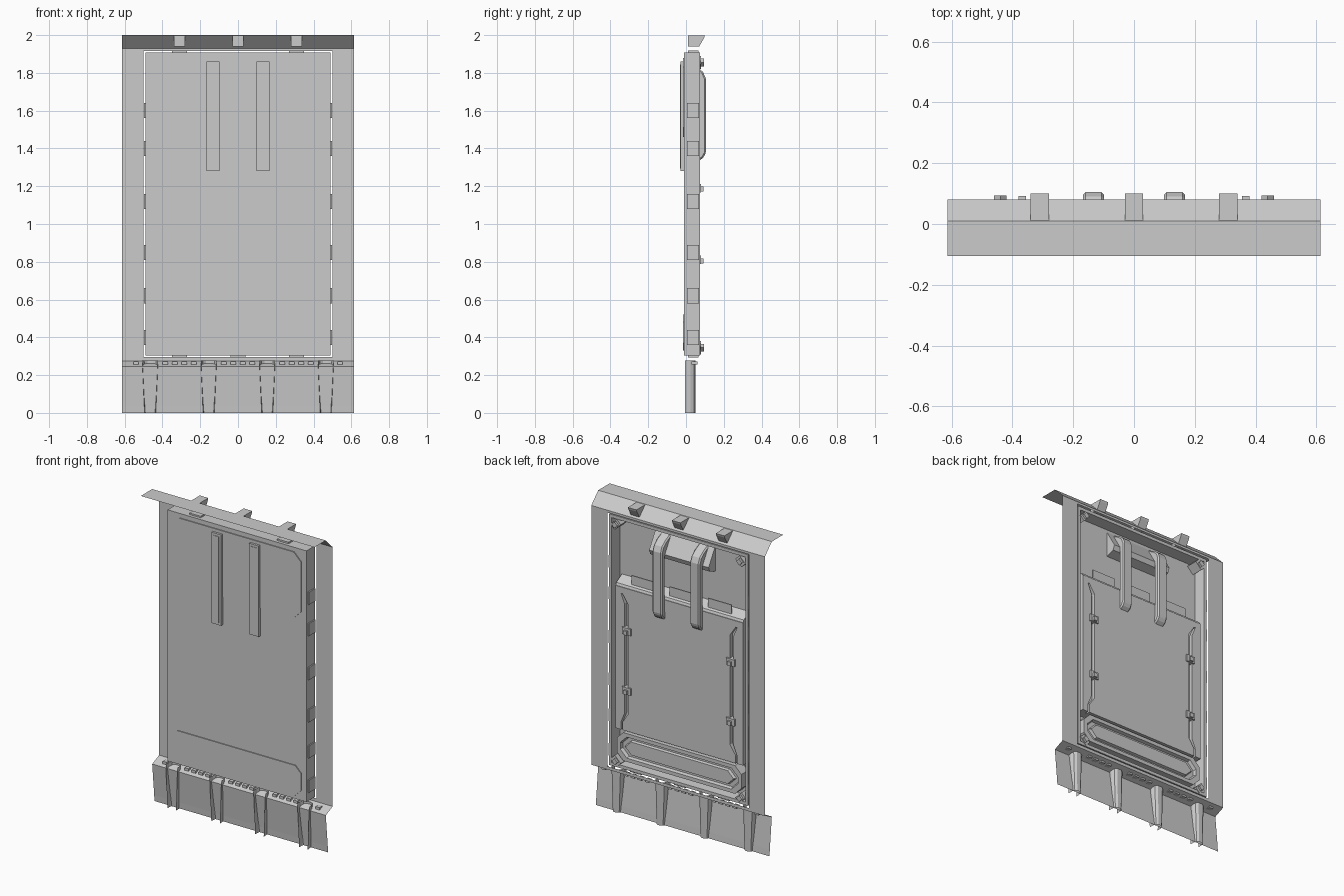
import bpy, bmesh
from mathutils import Matrix, Vector


def finish(name, bm):
    bmesh.ops.recalc_face_normals(bm, faces=bm.faces)
    me = bpy.data.meshes.new(name)
    bm.to_mesh(me)
    bm.free()
    ob = bpy.data.objects.new(name, me)
    bpy.context.collection.objects.link(ob)
    return ob


def loft(name, rings, cap=True, closed=True):
    bm = bmesh.new()
    vs = [[bm.verts.new(p) for p in r] for r in rings]
    n = len(vs[0])
    for a, b in zip(vs, vs[1:]):
        for i in range(n if closed else n - 1):
            j = (i + 1) % n
            bm.faces.new((a[i], a[j], b[j], b[i]))
    if cap:
        bm.faces.new(vs[0])
        bm.faces.new(vs[-1])
    return finish(name, bm)


def prism_y(name, pts, y0, y1):
    return loft(name, [[(x, y, z) for x, z in pts] for y in (y0, y1)])


def prism_x(name, pts, x0, x1):
    return loft(name, [[(x, y, z) for y, z in pts] for x in (x0, x1)])


def box(name, x, y, z, rot=0):
    c = Vector(((x[0] + x[1]) / 2, (y[0] + y[1]) / 2, (z[0] + z[1]) / 2))
    bm = bmesh.new()
    m = (Matrix.Translation(c) @ Matrix.Rotation(rot, 4, 'Y')
         @ Matrix.Diagonal((x[1] - x[0], y[1] - y[0], z[1] - z[0], 1)))
    bmesh.ops.create_cube(bm, size=1, matrix=m)
    return finish(name, bm)


def octagon(hx, z0, z1, c):
    return [(-hx, z0 + c), (-hx + c, z0), (hx - c, z0), (hx, z0 + c),
            (hx, z1 - c), (hx - c, z1), (-hx + c, z1), (-hx, z1 - c)]


def rect(hx, z0, z1):
    return [(-hx, z0), (hx, z0), (hx, z1), (-hx, z1)]


W = 0.613

# Thin wall sheet with a rectangular opening
loft("wall_sheet", [[(x, 0.08, z) for x, z in r] for r in
     (rect(W, 0.275, 1.93), rect(0.5, 0.295, 1.915))], cap=False)

# Bent sheets above and below the wall
for name, prof in (("top_flashing", [(0.08, 1.93), (0.01, 2.0), (-0.105, 2.0)]),
                   ("bottom_skirt", [(0.08, 0.275), (0.01, 0.245), (0.03, 0.04), (0.033, 0)])):
    loft(name, [[(x, y, z) for y, z in prof] for x in (-W, W)], cap=False, closed=False)

# Brackets behind the top flashing
for x in (-0.31, 0, 0.31):
    prism_x("top_bracket", [(0.01, 1.998), (0.1, 1.998), (0.096, 1.985),
                            (0.07, 1.94), (0.01, 1.94)], x - 0.03, x + 0.03)

# Tapered half-round channels through the skirt
for x in (-0.465, -0.155, 0.155, 0.465):
    rings = []
    for w, z in ((0.042, 0.278), (0.03, 0)):
        rings.append([(x + w * a, y, z) for a, y in
                      ((-1, -0.005), (-0.95, 0.025), (-0.75, 0.042), (-0.35, 0.051),
                       (0.35, 0.051), (0.75, 0.042), (0.95, 0.025), (1, -0.005))])
    loft("skirt_channel", rings, cap=False, closed=False)

# Small vents on the sloping ledge
for cx in (-0.31, 0, 0.31):
    for dx in (-0.075, -0.025, 0.025, 0.075):
        box("ledge_vent", (cx + dx - 0.014, cx + dx + 0.014), (0.03, 0.06), (0.255, 0.271))
for s in (-1, 1):
    box("ledge_vent", (s * 0.54 - 0.014, s * 0.54 + 0.014), (0.03, 0.06), (0.255, 0.271))

# Door shell: front plate and rim
box("door_front", (-0.49, 0.49), (-0.01, 0.0), (0.305, 1.908))
rim = loft("door_rim", [[(x, y, z) for x, z in rect(h, a, b)] for h, a, b, y in
           ((0.49, 0.305, 1.908, -0.01), (0.49, 0.305, 1.908, 0.075),
            (0.472, 0.325, 1.888, 0.075), (0.465, 0.33, 1.88, -0.002))], cap=False)
# Pans that press slightly through the front
prism_y("upper_pan", octagon(0.455, 1.46, 1.88, 0.05), -0.016, 0.004)
prism_y("lower_pan", octagon(0.455, 0.33, 0.52, 0.04), -0.016, 0.004)

# Rear lower plate with side grooves
prism_y("rear_plate_base", rect(0.45, 0.55, 1.46), 0, 0.045)
half = [(0.45, 1.46), (0.45, 1.42), (0.4, 1.42), (0.36, 1.36),
        (0.36, 0.66), (0.4, 0.6), (0.4, 0.55)]
prism_y("rear_plate_face", half + [(-x, z) for x, z in reversed(half)], 0.02, 0.07)
prism_x("rear_plate_shoulder", [(0, 1.45), (0.07, 1.45), (0.06, 1.475), (0, 1.51)], -0.45, 0.45)
for s in (-1, 1):
    bar = [(0.45, 0.55), (0.45, 1.42), (0.41, 1.42), (0.385, 1.36), (0.385, 0.66), (0.41, 0.6), (0.41, 0.55)]
    prism_y("rear_plate_side", [(s * x, z) for x, z in bar], 0.02, 0.07)
    # Groove clips
    for z in (0.81, 1.19):
        box("groove_clip", (s * 0.367 - 0.03, s * 0.367 + 0.03), (0.04, 0.08), (z - 0.022, z + 0.022))
        box("groove_clip_pin", (s * 0.367 - 0.012, s * 0.367 + 0.012), (0.07, 0.092), (z - 0.018, z + 0.008))
    # Diagonal corner latches
    for z in (0.345, 1.855):
        up = 1 if z > 1 else -1
        box("corner_latch", (s * 0.44 - 0.03, s * 0.44 + 0.03), (0.0, 0.08),
            (z - 0.02, z + 0.02), s * up * 0.78)
        box("corner_latch_pin", (s * 0.44 - 0.015, s * 0.44 + 0.015), (0.07, 0.094),
            (z - 0.014, z + 0.014), s * up * 0.78)
    # Tabs along the door sides
    for z in (0.4, 0.62, 0.85, 1.12, 1.4, 1.6):
        box("side_tab", (s * 0.492 - 0.006, s * 0.492 + 0.006), (0.005, 0.07), (z - 0.04, z + 0.04))

# Tabs on the door top and bottom
for x, z in ((-0.31, 1.91), (0.31, 1.91), (-0.31, 0.302), (0, 0.302), (0.31, 0.302)):
    box("edge_tab", (x - 0.04, x + 0.04), (0.01, 0.065), (z - 0.008, z + 0.008))

# Raised long panel at the rear bottom
loft("rear_bottom_panel", [[(x, y, z) for x, z in octagon(h, a, b, 0.045)] for h, a, b, y in
     ((0.44, 0.355, 0.535, 0), (0.44, 0.355, 0.535, 0.07), (0.415, 0.378, 0.512, 0.07),
      (0.41, 0.384, 0.506, 0.05), (0.39, 0.398, 0.492, 0.05), (0.385, 0.403, 0.487, 0.066))])

# Upright slot plates above the shoulder
for x in (-0.27, 0, 0.27):
    box("slot_plate", (x - 0.083, x + 0.083), (0.04, 0.047), (1.46, 1.54))

# Sloping wedge at the top, between the bars
prism_x("top_wedge", [(0, 1.87), (0.072, 1.75), (0.06, 1.72), (0, 1.7)], -0.21, 0.21)

# Two upright bars: front strip and bent rear handle
for x in (-0.133, 0.133):
    box("front_bar", (x - 0.034, x + 0.034), (-0.03, 0), (1.28, 1.86))
    box("front_bar_inset", (x - 0.02, x + 0.02), (-0.033, -0.02), (1.295, 1.845))
    outer = [(0.0, 1.86), (0.06, 1.83), (0.09, 1.805), (0.105, 1.77), (0.105, 1.375),
             (0.09, 1.35), (0.07, 1.335), (0.04, 1.33), (0.04, 1.36), (0.065, 1.385),
             (0.065, 1.74), (0.05, 1.77), (0.0, 1.8)]
    bar = prism_x("rear_bar", outer, x - 0.034, x + 0.034)
    bev = bar.modifiers.new("edge_bevel", 'BEVEL')
    bev.width = 0.008
    bev.segments = 1
